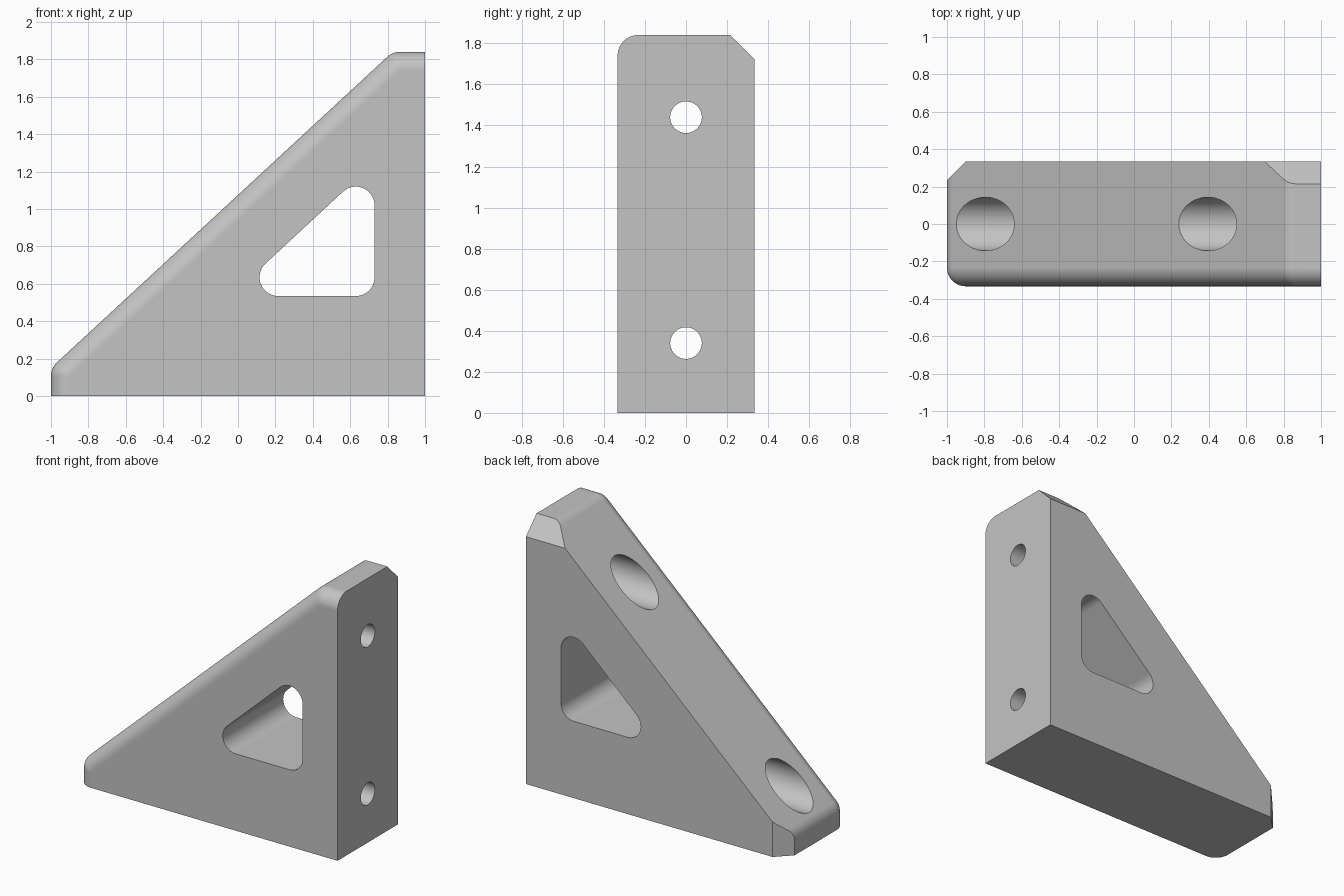
import bpy, bmesh, math
from mathutils import Vector

cube = bpy.data.objects.get("Cube")
if cube:
    bpy.data.objects.remove(cube)

# Main dimensions
HALF_Y, HEIGHT, R = 0.333, 1.84, 0.1
SLOPE = math.atan(0.925)
SLOPE_X, SLOPE_Z = -0.795, 0.34      # a point on the sloped face
HOLE_HEIGHTS = (0.34, 1.44)
STEPS = 14

grey = bpy.data.materials.new("plain grey")
grey.use_nodes = True
colour = (0.55, 0.55, 0.55, 1)
grey.diffuse_color = colour
grey.node_tree.nodes["Principled BSDF"].inputs["Base Color"].default_value = colour


def arc(cx, cz, r, start, end):
    angles = [start + (end - start) * i / STEPS for i in range(STEPS + 1)]
    return [(cx + r * math.cos(a), cz + r * math.sin(a)) for a in angles]


def slope_z(x):
    """Height of the sloped face's line moved inward by the fillet radius."""
    return SLOPE_Z + math.tan(SLOPE) * (x - SLOPE_X) - R / math.cos(SLOPE)


def outline(inset):
    """Side profile, with the left, sloped and top sides moved inward."""
    r = R - inset
    normal = math.pi / 2 + SLOPE
    low_x, top_z = -1 + R, HEIGHT - R
    top_x = low_x + (top_z - slope_z(low_x)) / math.tan(SLOPE)
    return ([(1, 0), (1, HEIGHT - inset)]
            + arc(top_x, top_z, r, math.pi / 2, normal)
            + arc(low_x, slope_z(low_x), r, normal, math.pi)
            + [(-1 + inset, 0)])


def loft(name, layers):
    """Skin a stack of (y, profile) layers and close both ends."""
    bm = bmesh.new()
    rings = [[bm.verts.new((x, y, z)) for x, z in pts] for y, pts in layers]
    for a, b in zip(rings, rings[1:]):
        for i in range(len(a)):
            j = (i + 1) % len(a)
            bm.faces.new((a[i], a[j], b[j], b[i]))
    bm.faces.new(rings[0])
    bm.faces.new(rings[-1])
    bmesh.ops.remove_doubles(bm, verts=bm.verts, dist=1e-5)
    bmesh.ops.recalc_face_normals(bm, faces=bm.faces)
    return finish(name, bm)


def finish(name, bm):
    mesh = bpy.data.meshes.new(name)
    bm.to_mesh(mesh)
    bm.free()
    mesh.materials.append(grey)
    obj = bpy.data.objects.new(name, mesh)
    bpy.context.collection.objects.link(obj)
    return obj


def chamfer(obj, point, normal):
    """Slice off everything beyond a plane and cap the cut."""
    bm = bmesh.new()
    bm.from_mesh(obj.data)
    bmesh.ops.bisect_plane(bm, geom=bm.verts[:] + bm.edges[:] + bm.faces[:],
                           plane_co=Vector(point), plane_no=Vector(normal),
                           clear_outer=True)
    bmesh.ops.holes_fill(bm, edges=[e for e in bm.edges if e.is_boundary])
    bmesh.ops.recalc_face_normals(bm, faces=bm.faces)
    bm.to_mesh(obj.data)
    bm.free()


def bore(name, radius, z, x0, x1):
    bpy.ops.mesh.primitive_cylinder_add(
        vertices=64, radius=radius, depth=x1 - x0,
        location=((x0 + x1) / 2, 0, z), rotation=(0, math.pi / 2, 0))
    obj = bpy.context.object
    obj.name = name
    obj.data.materials.append(grey)
    return obj


# Bracket body: rounded front edge, square back edge
layers = []
for i in range(STEPS + 1):
    a = math.pi / 2 * i / STEPS
    layers.append((-HALF_Y + R * (1 - math.cos(a)), outline(R * (1 - math.sin(a)))))
layers.append((HALF_Y, outline(0)))
body = loft("bracket_body", layers)

# Chamfers at the back of the top and of the left-hand tip
chamfer(body, (0, HALF_Y, HEIGHT - 0.118), (0, 1, 1))
chamfer(body, (-0.9, HALF_Y, 0), (-1, 1, 0))

# Rounded triangular window
half = math.pi / 2
window = (arc(0.63, 0.635, R, -half, 0)
          + arc(0.63, 1.02, R, 0, half + SLOPE)
          + arc(0.215, 0.635, R, half + SLOPE, 3 * half))
cutters = [loft("window_cutter", [(-1, window), (1, window)])]

# Screw holes with wide access bores from the sloped side
for z in HOLE_HEIGHTS:
    cutters.append(bore("screw_cutter", 0.077, z, 0.5, 1.2))
    cutters.append(bore("access_cutter", 0.143, z, -1.3, 0.73))

bpy.context.view_layer.objects.active = body
for cutter in cutters:
    cutter.hide_render = True
    mod = body.modifiers.new("cut", 'BOOLEAN')
    mod.operation, mod.solver, mod.object = 'DIFFERENCE', 'EXACT', cutter
    bpy.ops.object.modifier_apply(modifier=mod.name)
    bpy.data.objects.remove(cutter)

# Smooth fillets and bores, crisp flat faces
bpy.ops.object.select_all(action='DESELECT')
body.select_set(True)
bpy.context.view_layer.objects.active = body
bpy.ops.object.shade_smooth_by_angle(angle=math.radians(20))
weighted = body.modifiers.new("flat_normals", 'WEIGHTED_NORMAL')
weighted.keep_sharp = True
